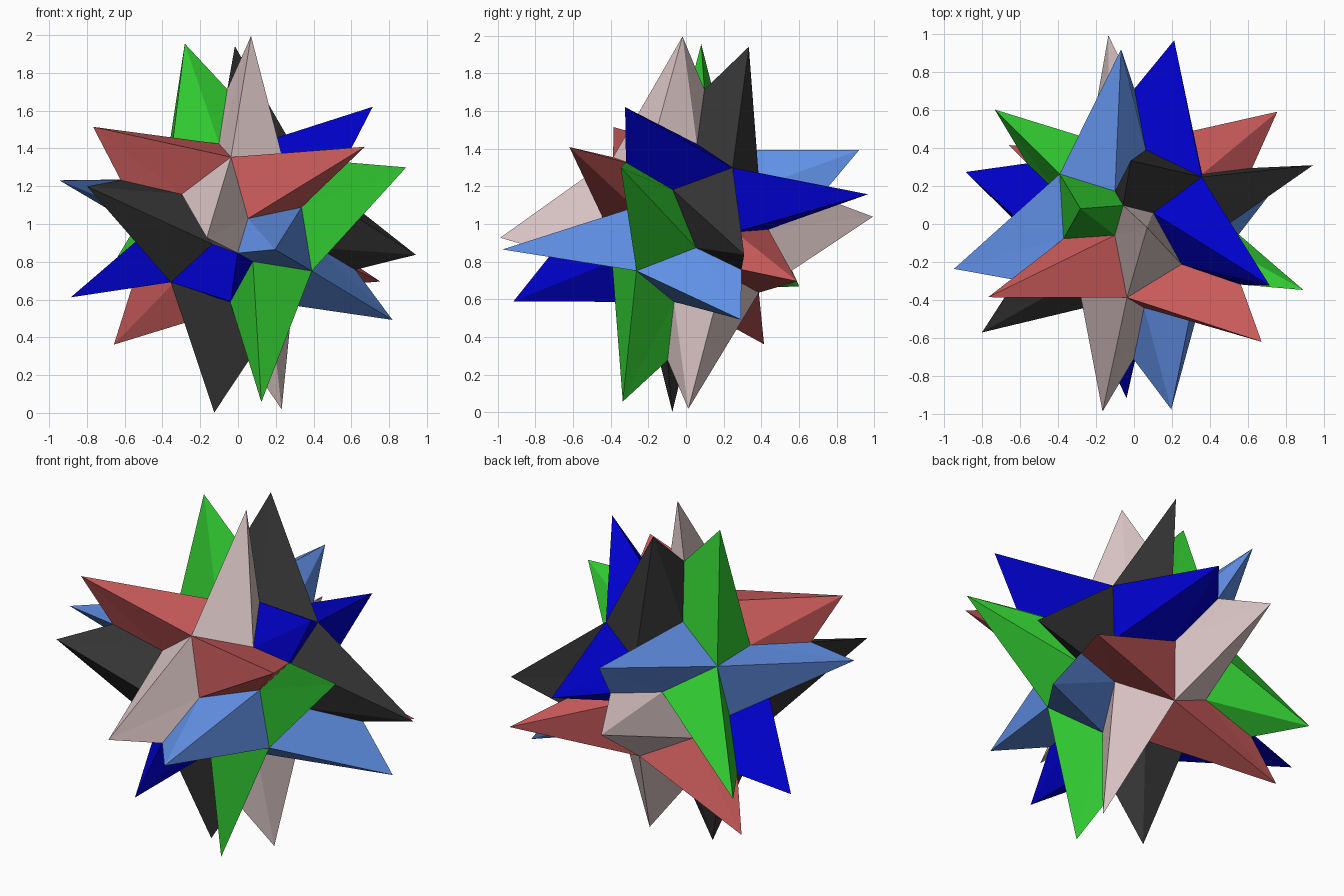
import bpy
import bmesh
from itertools import permutations, product
from mathutils import Matrix, Vector

if "Cube" in bpy.data.objects:
    bpy.data.objects.remove(bpy.data.objects["Cube"])

# Tilted frame: columns are the three four-fold axes of the star
FRAME = Matrix(((-0.737, -0.070, 0.672),
                (0.496, -0.730, 0.467),
                (0.460, 0.678, 0.573)))
CENTRE = Vector((0, 0, 0.995))

# One spike in the tilted frame: its tip and the five corners of its base
TIP = Vector((0.688, 0.612, 0.399))
BASE = [Vector(v) for v in ((0.53, 0, 0), (0.342, 0.242, -0.151),
                            (0.242, 0.342, 0.151), (0.42, 0.42, 0.42),
                            (0.342, 0.151, 0.242))]

# Two colours for each axis (sRGB 0-255)
COLOURS = [[("green", (50, 205, 50)), ("light_blue", (100, 149, 237))],
           [("pale_pink", (220, 198, 198)), ("dusty_red", (205, 92, 92))],
           [("deep_blue", (0, 0, 205)), ("charcoal", (54, 54, 54))]]


def linear(c):
    c /= 255
    return c / 12.92 if c <= 0.04045 else ((c + 0.055) / 1.055) ** 2.4


def rotations():
    """The 24 rotations of a cube as signed permutation matrices."""
    for perm in permutations(range(3)):
        for signs in product((1, -1), repeat=3):
            m = Matrix(((0, 0, 0), (0, 0, 0), (0, 0, 0)))
            for row in range(3):
                m[row][perm[row]] = signs[row]
            if m.determinant() > 0:
                yield m


def add_spike(bm, rot):
    place = FRAME @ rot
    tip = bm.verts.new(place @ TIP + CENTRE)
    ring = [bm.verts.new(place @ v + CENTRE) for v in BASE]
    for i in range(5):
        bm.faces.new((tip, ring[i], ring[(i + 1) % 5]))


# Sort the spikes into six crossed groups of four
groups = {}
for rot in rotations():
    p = rot @ TIP
    axis = max(range(3), key=lambda i: abs(p[i]))
    same = p[(axis + 1) % 3] * p[(axis + 2) % 3] > 0
    # the third axis carries its colours in the opposite order
    kind = int(same) if axis == 2 else int(not same)
    groups.setdefault((axis, kind), []).append(rot)

# Build one object for each coloured group of spikes
for (axis, kind), rots in groups.items():
    name, rgb = COLOURS[axis][kind]
    bm = bmesh.new()
    for rot in rots:
        add_spike(bm, rot)
    bmesh.ops.remove_doubles(bm, verts=bm.verts, dist=0.0001)
    mesh = bpy.data.meshes.new(name + "_spikes")
    bm.to_mesh(mesh)
    bm.free()
    mat = bpy.data.materials.new(name)
    mat.diffuse_color = [linear(c) for c in rgb] + [1]
    mat.use_nodes = True
    mat.node_tree.nodes["Principled BSDF"].inputs["Base Color"].default_value = mat.diffuse_color
    mesh.materials.append(mat)
    obj = bpy.data.objects.new(name + "_spikes", mesh)
    bpy.context.collection.objects.link(obj)
